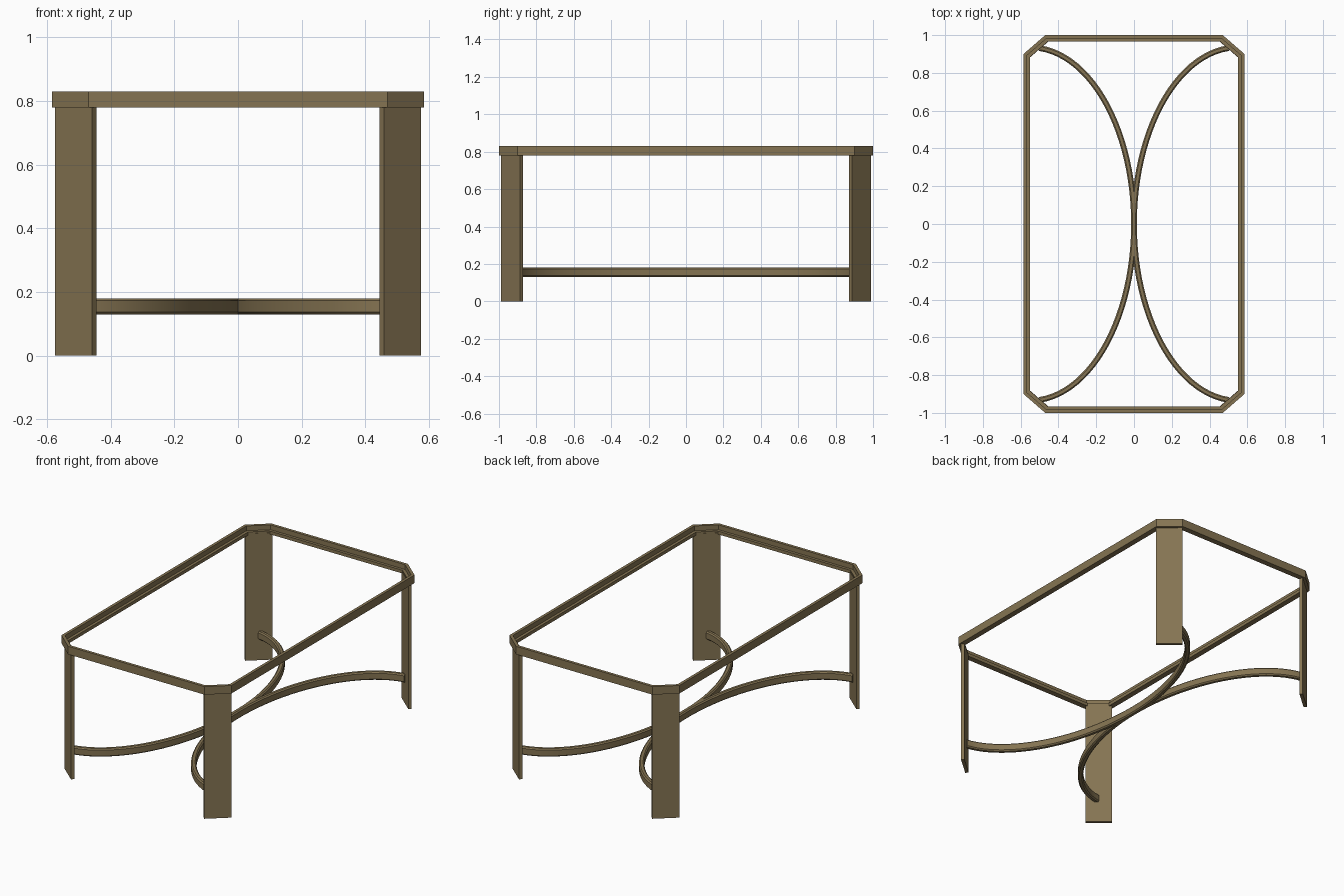
import bpy, math
from mathutils import Vector

if "Cube" in bpy.data.objects:
    bpy.data.objects.remove(bpy.data.objects["Cube"])

wood = bpy.data.materials.new("bronze")
wood.diffuse_color = (0.235, 0.175, 0.085, 1)
wood.use_nodes = True
wood.node_tree.nodes["Principled BSDF"].inputs["Base Color"].default_value = wood.diffuse_color


def make(name, verts, faces):
    me = bpy.data.meshes.new(name)
    me.from_pydata(verts, [], faces)
    me.materials.append(wood)
    ob = bpy.data.objects.new(name, me)
    bpy.context.collection.objects.link(ob)
    return ob


def sweep(name, rings, closed):
    """Skin a list of equal cross-section rings."""
    k, n = len(rings[0]), len(rings)
    verts = [p for r in rings for p in r]
    faces = []
    for i in range(n if closed else n - 1):
        j = (i + 1) % n
        for a in range(k):
            b = (a + 1) % k
            faces.append((i * k + a, i * k + b, j * k + b, j * k + a))
    if not closed:
        faces += [tuple(reversed(range(k))), tuple((n - 1) * k + a for a in range(k))]
    ob = make(name, verts, faces)
    import bmesh
    bm = bmesh.new()
    bm.from_mesh(ob.data)
    bmesh.ops.recalc_face_normals(bm, faces=bm.faces)
    bm.to_mesh(ob.data)
    bm.free()
    return ob


# Top frame: chamfered rectangle with a rebate for the glass
outline = [Vector(p) for p in [(.585, -.9), (.585, .9), (.47, 1), (-.47, 1),
                               (-.585, .9), (-.585, -.9), (-.47, -1), (.47, -1)]]
profile = [(0, .78), (0, .83), (.018, .83), (.018, .80), (.035, .80), (.035, .78)]
rings = []
for i, p in enumerate(outline):
    d1 = (p - outline[i - 1]).normalized()
    d2 = (outline[(i + 1) % 8] - p).normalized()
    n1, n2 = Vector((-d1.y, d1.x)), Vector((-d2.y, d2.x))
    m = (n1 + n2) / (1 + n1.dot(n2))
    rings.append([(p.x + m.x * o, p.y + m.y * o, z) for o, z in profile])
sweep("top_frame", rings, True)

# Flat diagonal legs
foot = [(.575, .887), (.458, .988), (.445, .973), (.562, .872)]
for sx, side in ((-1, "left"), (1, "right")):
    for sy, end in ((-1, "front"), (1, "back")):
        sweep(f"{end}_{side}_leg",
              [[(x * sx, y * sy, z) for x, y in foot] for z in (0, .79)], False)

# Two curved stretchers touching at the middle
A, B, N = .55, .935, 48
w, h, c = .015, .025, .007
section = [(-w, -h + c), (-w + c, -h), (w - c, -h), (w, -h + c),
           (w, h - c), (w - c, h), (-w + c, h), (-w, h - c)]
end_angle = math.acos(.05 / A)
for s, side in ((-1, "left"), (1, "right")):
    rings = []
    for i in range(N + 1):
        t = -end_angle + 2 * end_angle * i / N
        x, y = A - A * math.cos(t), B * math.sin(t)
        n = Vector((B * math.cos(t), -A * math.sin(t))).normalized()
        rings.append([(s * (x + n.x * u), y + n.y * u, .155 + v) for u, v in section])
    ob = sweep(side + "_curved_stretcher", rings, False)
    bpy.context.view_layer.objects.active = ob
    ob.select_set(True)
    bpy.ops.object.shade_smooth_by_angle(angle=math.radians(30))
    ob.select_set(False)
